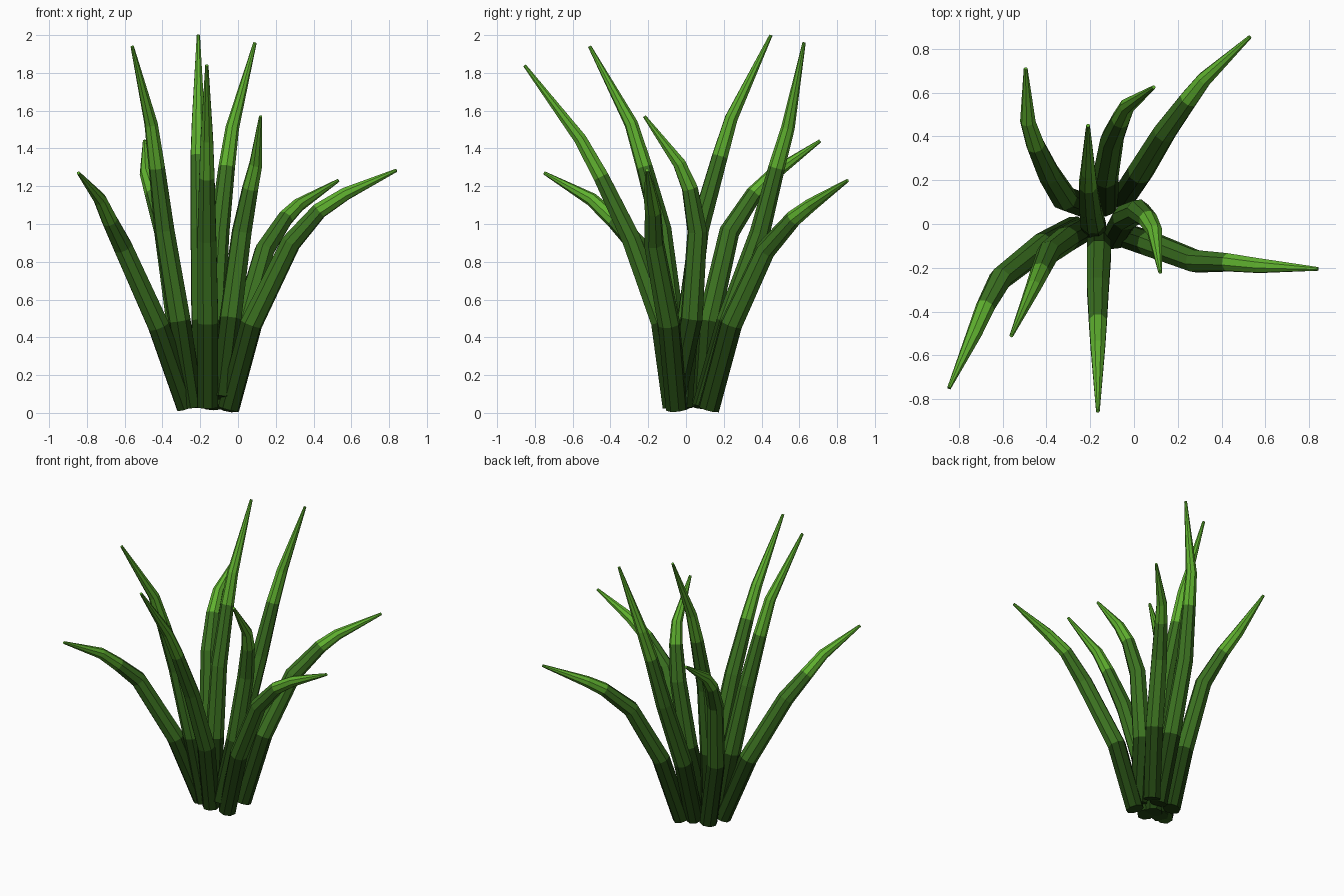
import bpy, bmesh, math
from mathutils import Vector

if "Cube" in bpy.data.objects:
    bpy.data.objects.remove(bpy.data.objects["Cube"])

SIDES = 8


def material(name, rgb):
    m = bpy.data.materials.new(name)
    m.diffuse_color = (*rgb, 1)
    m.use_nodes = True
    m.node_tree.nodes["Principled BSDF"].inputs["Base Color"].default_value = m.diffuse_color
    return m


GREENS = [material("dark green", (0.014, 0.052, 0.005)),
          material("mid green", (0.045, 0.170, 0.015)),
          material("light green", (0.115, 0.440, 0.028))]

# blade thickness at the six rings from base to tip
RADII = [0.058, 0.060, 0.054, 0.044, 0.036, 0.009]
# colour of each of the five segments
BANDS = [0, 1, 1, 2, 2]


def blade(name, pts):
    """Faceted tapering tube along a bent path, coloured in bands."""
    pts = [Vector(p) for p in pts]
    bm = bmesh.new()
    rings = []
    for i, p in enumerate(pts):
        back = (p - pts[i - 1]).normalized() if i else Vector()
        ahead = (pts[i + 1] - p).normalized() if i < len(pts) - 1 else Vector()
        t = (back + ahead).normalized()
        if i == 0:
            # keep one frame direction along the blade to avoid twisting
            lean = pts[-1] - pts[0]
            ref = Vector((-lean.y, lean.x, 0)).normalized()
        u = (ref - t * ref.dot(t)).normalized()
        v = t.cross(u)
        ring = []
        for k in range(SIDES):
            a = 2 * math.pi * (k + 0.5) / SIDES
            ring.append(bm.verts.new(p + RADII[i] * (u * math.cos(a) + v * math.sin(a))))
        rings.append(ring)
    for i in range(len(rings) - 1):
        for k in range(SIDES):
            j = (k + 1) % SIDES
            f = bm.faces.new((rings[i][k], rings[i][j], rings[i + 1][j], rings[i + 1][k]))
            f.material_index = BANDS[i]
    bm.faces.new(rings[0][::-1]).material_index = 0
    bm.faces.new(rings[-1]).material_index = 2
    bmesh.ops.recalc_face_normals(bm, faces=bm.faces)
    me = bpy.data.meshes.new(name)
    bm.to_mesh(me)
    bm.free()
    for m in GREENS:
        me.materials.append(m)
    bpy.context.collection.objects.link(bpy.data.objects.new(name, me))


# low arching blades
blade("blade_back_right", [(-.05, .12, .02), (.03, .24, .47), (.14, .42, .86),
                           (.25, .57, 1.03), (.32, .66, 1.10), (.53, .855, 1.23)])
blade("blade_right", [(-.05, -.05, .02), (.07, -.09, .47), (.28, -.17, .90),
                      (.43, -.175, 1.07), (.57, -.19, 1.16), (.84, -.205, 1.285)])
blade("blade_front_left_low", [(-.27, -.02, .03), (-.42, -.10, .46), (-.61, -.25, .88),
                               (-.68, -.38, 1.02), (-.73, -.50, 1.13), (-.845, -.75, 1.27)])
blade("blade_back_left", [(-.24, .09, .03), (-.32, .12, .48), (-.39, .23, .96),
                          (-.45, .36, 1.16), (-.485, .47, 1.27), (-.495, .71, 1.44)])
# tall upright blades
blade("blade_front", [(-.16, -.07, .03), (-.16, -.13, .48), (-.165, -.29, .92),
                      (-.165, -.45, 1.25), (-.165, -.56, 1.45), (-.165, -.855, 1.84)])
blade("blade_front_left_tall", [(-.24, -.03, .03), (-.31, -.07, .49), (-.39, -.13, .97),
                                (-.43, -.22, 1.30), (-.46, -.29, 1.53), (-.56, -.51, 1.94)])
blade("blade_back_tall", [(-.18, -.02, .03), (-.19, .01, .49), (-.20, .07, .97),
                          (-.21, .18, 1.36), (-.21, .24, 1.56), (-.21, .45, 2.0)])
blade("blade_back_side", [(-.13, .09, .03), (-.13, .22, .48), (-.10, .39, .95),
                          (-.06, .48, 1.30), (-.03, .54, 1.51), (.09, .625, 1.96)])
# short inner blade curling to the front
blade("blade_centre", [(-.09, -.06, .08), (-.04, .03, .50), (.02, .06, .96),
                       (.065, .02, 1.19), (.095, -.035, 1.32), (.12, -.22, 1.57)])
